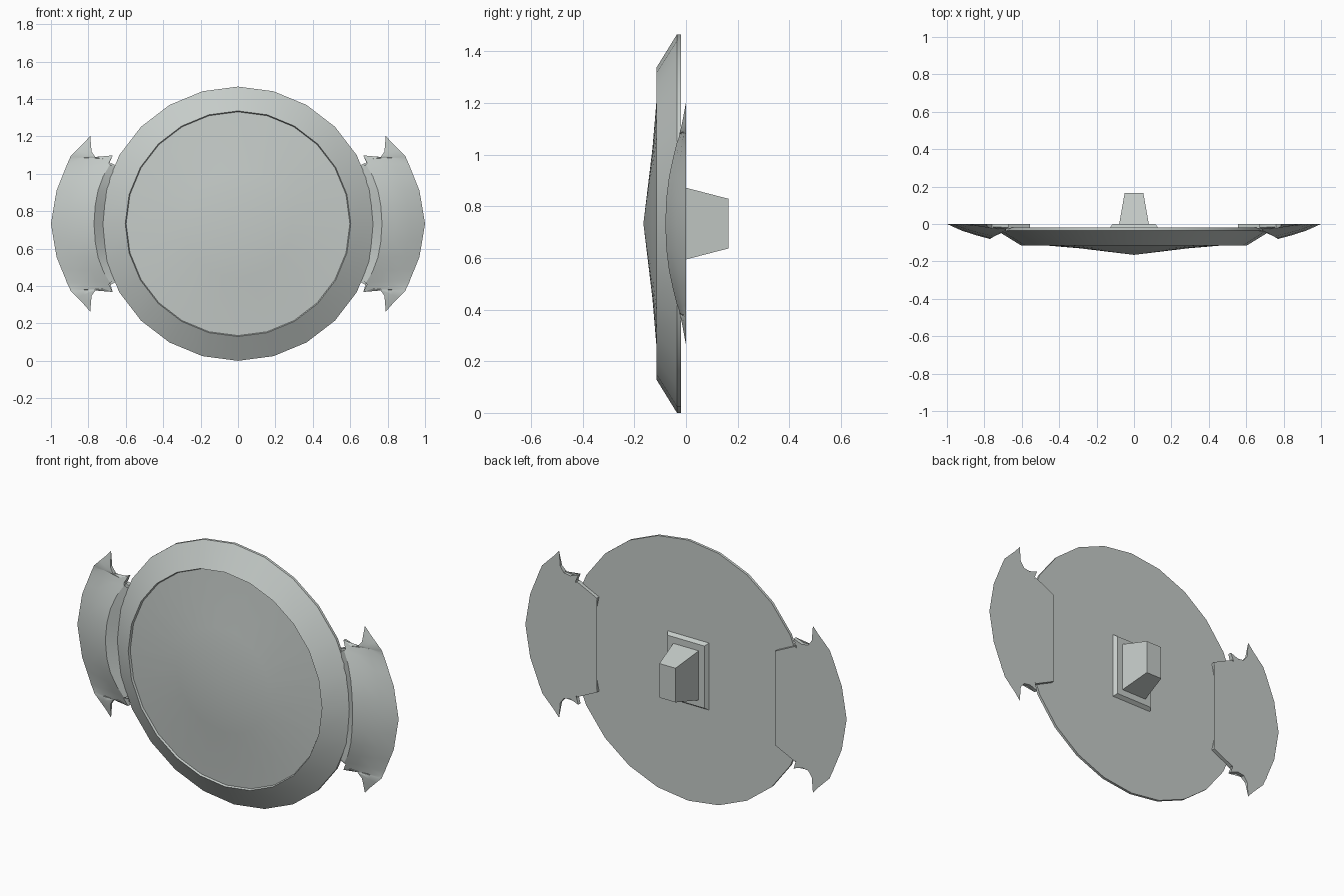
import bpy, bmesh, math
from mathutils import Vector

if "Cube" in bpy.data.objects:
    bpy.data.objects.remove(bpy.data.objects["Cube"], do_unlink=True)

CZ = 0.733    # height of the disc centre
SIDES = 24

metal = bpy.data.materials.new("pale_grey_metal")
metal.use_nodes = True
GREY = (0.56, 0.60, 0.58, 1)
metal.diffuse_color = GREY
metal.node_tree.nodes["Principled BSDF"].inputs["Base Color"].default_value = GREY


def finish(name, bm, smooth=True):
    bmesh.ops.remove_doubles(bm, verts=bm.verts, dist=0.0005)
    bmesh.ops.recalc_face_normals(bm, faces=bm.faces)
    mesh = bpy.data.meshes.new(name)
    bm.to_mesh(mesh)
    bm.free()
    mesh.materials.append(metal)
    obj = bpy.data.objects.new(name, mesh)
    bpy.context.collection.objects.link(obj)
    if smooth:
        bpy.ops.object.select_all(action="DESELECT")
        obj.select_set(True)
        bpy.context.view_layer.objects.active = obj
        bpy.ops.object.shade_smooth_by_angle(angle=math.radians(30))
    return obj


def loft(bm, rings, closed=True):
    """Skin a list of equally long point rows."""
    rows = [[bm.verts.new(p) for p in ring] for ring in rings]
    for a, b in zip(rows, rows[1:]):
        n = len(a)
        for i in range(n if closed else n - 1):
            j = (i + 1) % n
            bm.faces.new((a[i], a[j], b[j], b[i]))
    return rows


# Disc: turned about the y axis, with a raised lip and shallow domed front
profile = [(0.733, -0.02), (0.733, -0.035), (0.603, -0.115),
           (0.598, -0.104), (0.29, -0.13)]
bm = bmesh.new()
rings = []
for r, y in profile:
    turn = [2 * math.pi * i / SIDES for i in range(SIDES)]
    rings.append([(r * math.sin(a), y, CZ + r * math.cos(a)) for a in turn])
rows = loft(bm, rings)
bm.faces.new(rows[0])
tip = bm.verts.new((0, -0.165, CZ))
for i in range(SIDES):
    bm.faces.new((rows[-1][i], rows[-1][(i + 1) % SIDES], tip))
finish("disc", bm)

# Wing outlines, upper half: (x, height above centre, depth) and outer (x, height)
ridge = [(0.77, 0, 0.08), (0.763, 0.1, 0.076), (0.748, 0.18, 0.066),
         (0.72, 0.255, 0.05), (0.685, 0.315, 0.035), (0.69, 0.325, 0.03),
         (0.67, 0.365, 0.02), (0.72, 0.347, 0.026), (0.76, 0.353, 0.024),
         (0.783, 0.385, 0.016), (0.79, 0.47, 0)]
outer = [(1, 0), (0.985, 0.09), (0.97, 0.178), (0.945, 0.24), (0.92, 0.3),
         (0.915, 0.315), (0.9, 0.345), (0.895, 0.36), (0.86, 0.395),
         (0.825, 0.43), (0.79, 0.47)]
ARC = 5       # ridge points that follow the disc
chevron = [(0.68, 0.325), (0.555, 0.265), (0.61, 0)]


def mirrored(points):
    """Add the lower half of an outline that starts on the centre line."""
    return [(p[0], -p[1], *p[2:]) for p in reversed(points[1:])] + list(points)


for side, name in ((1, "left"), (-1, "right")):
    def at(x, y, h):
        return Vector((side * x, y, CZ + h))

    # Wing front: swept surface from the outer edge to the ridge
    bm = bmesh.new()
    strips = [[], [], [], []]
    for (rx, rh, d), (ox, oh) in zip(mirrored(ridge), mirrored(outer)):
        for strip, s, k in zip(strips, (0, 0.35, 0.7, 1), (0, 0.45, 0.77, 1)):
            strip.append(at(ox + (rx - ox) * s, -d * k, oh + (rh - oh) * s))
    loft(bm, strips, closed=False)

    # Slope from the ridge in to the disc, and walls round the notches
    arc = mirrored(ridge[:ARC])
    loft(bm, [[at(x, -d, h) for x, h, d in arc],
              [at(x * 0.91, -0.025, h * 0.93) for x, h, d in arc]], closed=False)
    for sign in (1, -1):
        notch = ridge[ARC - 1:]
        loft(bm, [[at(x, -d, sign * h) for x, h, d in notch],
                  [at(x, 0, sign * h) for x, h, d in notch]], closed=False)
    finish(name + "_wing", bm)

    # Flat back of the wing
    bm = bmesh.new()
    edge = mirrored(outer) + [p[:2] for p in reversed(mirrored(ridge)[1:-1])]
    back = bm.faces.new([bm.verts.new(at(x, 0, h)) for x, h in edge])
    bmesh.ops.triangulate(bm, faces=[back])
    for f in bm.faces:
        f.normal_update()
        if f.normal.y < 0:
            f.normal_flip()
    finish(name + "_wing_back", bm, smooth=False)

    # Notched bracket lapping over the back of the disc
    bm = bmesh.new()
    inner = [(x, -h) for x, h in chevron[:2]] + chevron[::-1]
    edge = [p[:2] for p in arc] + inner[::-1]
    rows = loft(bm, [[at(x, y, h) for x, h in edge] for y in (-0.025, 0)])
    caps = [bm.faces.new(r) for r in rows]
    bmesh.ops.triangulate(bm, faces=caps)
    finish(name + "_wing_bracket", bm, smooth=False)


def tapered_block(name, start, end):
    """Block along y between two rectangles (half width, half height, y)."""
    bm = bmesh.new()
    corners = ((-1, -1), (1, -1), (1, 1), (-1, 1))
    rows = loft(bm, [[(w * i, y, CZ + h * j) for i, j in corners]
                     for w, h, y in (start, end)])
    for r in rows:
        bm.faces.new(r)
    finish(name, bm, smooth=False)


# Rear mounting
tapered_block("mount_base", (0.13, 0.19, -0.022), (0.115, 0.175, 0))
tapered_block("mount_stud", (0.08, 0.14, -0.005), (0.05, 0.096, 0.165))
